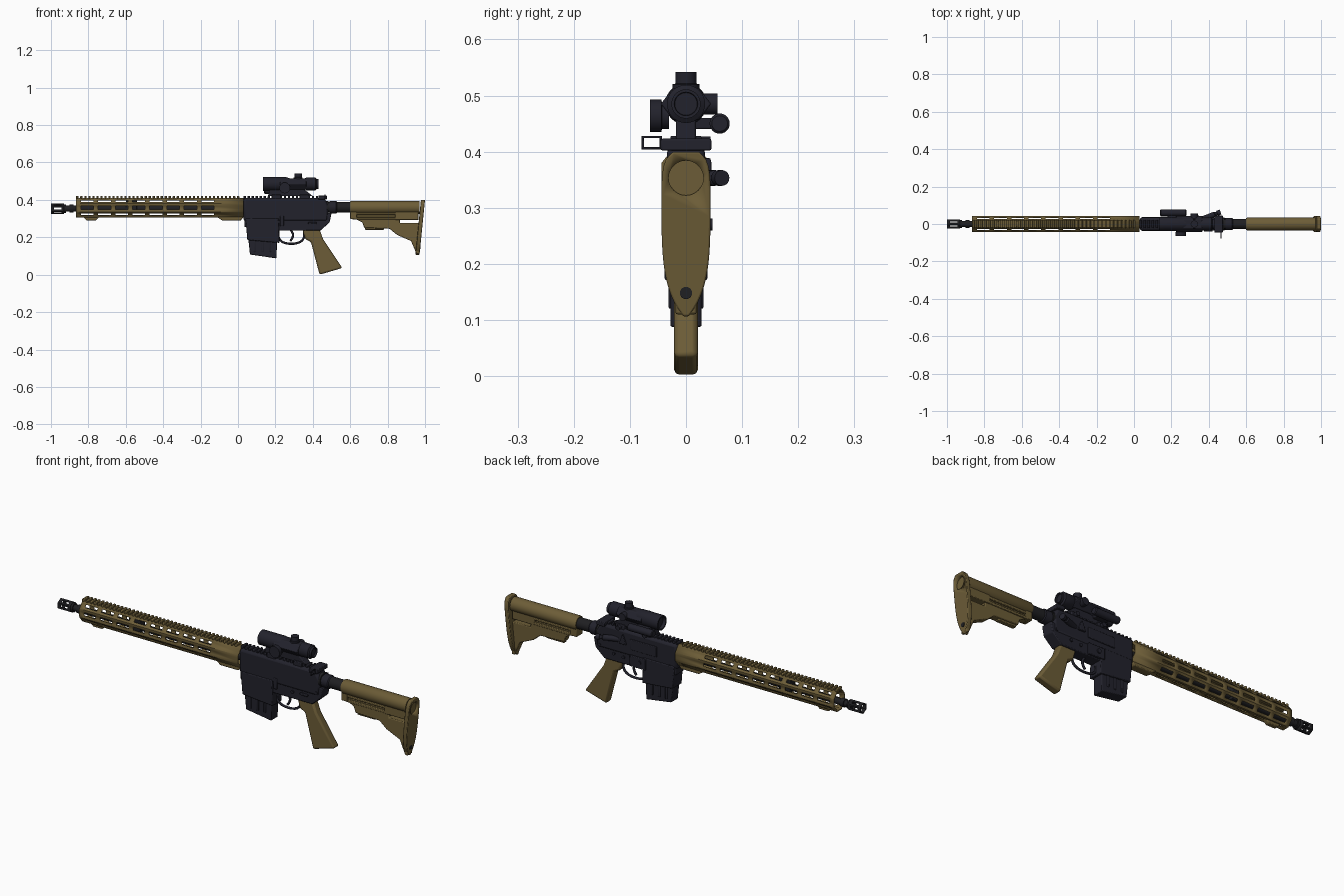
import bpy, bmesh
from math import pi, cos, sin
from mathutils import Vector

cube = bpy.data.objects.get("Cube")
if cube:
    bpy.data.objects.remove(cube)

X, Y, Z = Vector((1, 0, 0)), Vector((0, 1, 0)), Vector((0, 0, 1))


def material(name, *rgb):
    mat = bpy.data.materials.new(name)
    mat.use_nodes = True
    mat.diffuse_color = (*rgb, 1)
    mat.node_tree.nodes["Principled BSDF"].inputs["Base Color"].default_value = (*rgb, 1)
    return mat


TAN = material("dark_tan", .15, .108, .038)
DARK = material("blue_black", .016, .016, .025)
STEEL = material("black_steel", .014, .014, .016)
made = []


def finish(name, bm, mat, bevel=0):
    bmesh.ops.recalc_face_normals(bm, faces=bm.faces[:])
    mesh = bpy.data.meshes.new(name)
    bm.to_mesh(mesh)
    bm.free()
    mesh.materials.append(mat)
    part = bpy.data.objects.new(name, mesh)
    bpy.context.collection.objects.link(part)
    if bevel:
        mod = part.modifiers.new("bevel", "BEVEL")
        mod.width, mod.segments, mod.limit_method = bevel, 2, "ANGLE"
    made.append(part)
    return part


def join_loops(bm, first, second, skip=lambda k: False):
    """Bridge two closed loops with quads."""
    for k in range(len(first)):
        if not skip(k):
            bm.faces.new((first[k - 1], first[k], second[k], second[k - 1]))


def extrude(name, outline, start, end, mat, along=Y, bevel=.003):
    """Extrude an outline; its second coordinate is height."""
    across = X if along == Y else Y
    bm = bmesh.new()
    loops = [[bm.verts.new(u * across + v * Z + t * along) for u, v in outline] for t in (start, end)]
    for loop in loops:
        bm.faces.new(loop)
    join_loops(bm, *loops)
    return finish(name, bm, mat, bevel)


def slab(name, outline, half, mat, bevel=.004):
    return extrude(name, outline, -half, half, mat, bevel=bevel)


def block(name, left, right, bottom, top, half, mat, middle=0):
    outline = [(left, bottom), (right, bottom), (right, top), (left, top)]
    return extrude(name, outline, middle - half, middle + half, mat)


def turned(name, origin, axis, profile, mat, sides=24):
    """Turn (distance, radius) stations around an axis."""
    spin = axis.to_track_quat("Z", "Y")
    angles = [2 * pi * k / sides for k in range(sides)]
    bm = bmesh.new()
    loops = [[bm.verts.new(Vector(origin) + spin @ Vector((r * cos(a), r * sin(a), t))) for a in angles]
             for t, r in profile]
    for first, second in zip(loops, loops[1:]):
        join_loops(bm, first, second)
    bm.faces.new(loops[0])
    bm.faces.new(loops[-1])
    return finish(name, bm, mat)


def disc(name, origin, axis, length, radius, mat):
    return turned(name, origin, axis, [(0, radius), (length, radius)], mat)


def slotted_tube(name, half_y, half_z, middle, sides, stations, closed, gap, mat):
    """Hollow tube with slots in every second length segment."""
    ring = []
    for side in range(sides):
        a, b = [Vector((half_y * cos(t), half_z * sin(t))) / cos(pi / sides)
                for t in (2 * pi * (side + .5) / sides, 2 * pi * (side + 1.5) / sides)]
        ring += [a.lerp(b, f) for f in (0, .5 - gap / 2, .5 + gap / 2)]
    bm = bmesh.new()
    loops = [[bm.verts.new((x, p.x, middle + p.y)) for p in ring] for x in stations]
    for i, (first, second) in enumerate(zip(loops, loops[1:])):
        join_loops(bm, first, second, lambda k: i % 2 and k % 3 == 2 and k // 3 != closed)
    wall = finish(name, bm, mat).modifiers.new("wall", "SOLIDIFY")
    wall.thickness, wall.offset = .006, 0


def wire(name, points, radius, mat, cyclic=False):
    curve = bpy.data.curves.new(name, "CURVE")
    curve.dimensions, curve.bevel_depth, curve.bevel_resolution = "3D", radius, 2
    curve.use_fill_caps = True
    spline = curve.splines.new("POLY")
    spline.points.add(len(points) - 1)
    for point, place in zip(spline.points, points):
        point.co = (*place, 1)
    spline.use_cyclic_u = cyclic
    curve.materials.append(mat)
    bpy.context.collection.objects.link(bpy.data.objects.new(name, curve))


def rail(name, left, right, height, mat):
    step = .0215
    block(name + "_base", left, right, height - .012, height, .018, mat)
    tooth = block(name + "_teeth", left, left + step * .55, height - .002, height + .012, .022, mat)
    repeat = tooth.modifiers.new("repeat", "ARRAY")
    repeat.use_relative_offset, repeat.use_constant_offset = False, True
    repeat.constant_offset_displace = step * X
    repeat.count = int((right - left) / step)


# Barrel and muzzle
BORE = .353
disc("barrel", (-.93, 0, BORE), X, .96, .016, STEEL)
slotted_tube("flash_hider", .022, .022, BORE, 6, [-1, -.985, -.945, -.93], None, .45, STEEL)
disc("flash_hider_base", (-.935, 0, BORE), X, .015, .022, STEEL)
disc("muzzle_collar", (-.9, 0, BORE), X, .02, .021, STEEL)
block("gas_block", -.6, -.54, .33, .402, .022, STEEL)

# Handguard with rows of slots
FRONT, BACK, TOP = -.865, .03, .41
cuts = [FRONT + .025 + .092 * i + edge for i in range(8) for edge in (0, .068)]
slotted_tube("handguard", .041, .05, .358, 8, [FRONT, *cuts, BACK], 1, .42, TAN)
rail("handguard_rail", FRONT, BACK, TOP, TAN)
slab("handguard_clamp", [(-.115, .31), (-.085, .29), (.015, .29), (BACK, .31)], .021, TAN)
slab("front_handstop", [(-.83, .31), (-.81, .29), (-.76, .29), (-.74, .31)], .012, TAN)

# Receivers
slab("upper_receiver", [(BACK, .285), (.48, .285), (.485, .37), (.46, TOP), (BACK, TOP)], .034, DARK, .012)
rail("receiver_rail", BACK, .46, TOP, DARK)
slab("lower_receiver", [(.035, .31), (.035, .255), (.2, .235), (.44, .235), (.49, .28), (.5, .33)], .031, DARK)
slab("magazine_well", [(.04, .3), (.05, .185), (.222, .17), (.217, .3)], .038, DARK)
slab("magazine", [(.05, .24), (.064, .108), (.206, .087), (.21, .24)], .028, DARK)
for i in range(3):
    rib = .085 + .04 * i
    block("magazine_rib", rib, rib + .012, .12, .2, .031, DARK)

# Receiver controls on each side
block("ejection_cover", .14, .29, .322, .375, .004, DARK, .035)
slab_top = [(.31, .34), (.35, .34), (.33, .39)]
extrude("case_deflector", slab_top, .03, .045, DARK)
block("release_fence", .2, .29, .24, .295, .007, DARK, .035)
disc("magazine_release", (.235, .04, .27), Y, .007, .011, DARK)
block("bolt_catch", .225, .245, .26, .315, .005, DARK, -.033)
block("selector_lever", .375, .42, .27, .281, .005, DARK, -.036)
for x, z in ((.07, .295), (.33, .27), (.385, .275), (.465, .3)):
    disc("receiver_pin", (x, -.0365, z), Y, .073, .008, DARK)
assist_axis = Vector((.105, .04, 0))
turned("forward_assist", (.36, .025, BORE), assist_axis,
       [(0, .014), (.075, .014), (.08, .01), (.09, .01), (.092, .014), (.11, .014)], DARK)

# Charging handle with its latch loop
block("charging_handle", .43, .475, .402, .423, .045, DARK)
loop = [(-.045, .406), (-.077, .406), (-.077, .426), (-.045, .426)]
wire("charging_latch", [(.465, y, z) for y, z in loop], .003, DARK, cyclic=True)

# Trigger, guard and grip
arc = [pi * i / 12 for i in range(13)]
wire("trigger_guard", [(.285 + .07 * cos(t), 0, .235 - .07 * abs(sin(t)) ** .5) for t in arc], .006, DARK)
wire("trigger", [(.28 + .014 * sin(t), 0, .18 + .02 * t) for t in arc], .006, DARK)
grip = [(.345, .245), (.36, .19), (.39, .175), (.436, 0), (.558, .036), (.455, .19), (.435, .245)]
slab("pistol_grip", grip, .021, TAN, .009)

# Buffer tube
AXIS = .36
disc("buffer_tube", (.46, 0, AXIS), X, .5, .028, STEEL)
disc("receiver_collar", (.46, 0, AXIS), X, .025, .034, STEEL)
turned("castle_nut", (.49, 0, AXIS), X, [(0, .033), (.035, .033), (.04, .029)], DARK, sides=12)

# Stock
turned("stock_tube", (.6, 0, AXIS), X, [(0, .032), (.006, .035), (.37, .035)], TAN)
block("stock_core", .61, .96, .296, .35, .014, TAN)
block("stock_front", .6, .635, .297, AXIS, .025, TAN)
block("stock_rear", .84, .965, .293, .35, .024, TAN)
for level in (.295, .319, .342):
    block("stock_rib", .62, .86, level, level + .013, .024, TAN)
lower = [(.63, .297), (.665, .28), (.675, .25), (.81, .246), (.85, .213), (.925, .18), (.955, .11), (.97, .11),
         (.975, .276), (.865, .276), (.865, .297)]
slab("stock_lower", lower, .019, TAN)
block("stock_release", .68, .78, .24, .262, .012, TAN)

# Butt plate leans back toward its top, with a round recess
heights = [(i + .5) / 24 for i in range(24)]
side = [(.044 * (1 - (1 - f) ** 6) * (1 - f ** 16) ** .5, .1 + .306 * f) for f in heights]
butt = extrude("butt_plate", side + [(-y, z) for y, z in reversed(side)], .948, .97, TAN, along=X)
for vert in butt.data.vertices:
    vert.co.x += (vert.co.z - .1) / 10
cutter = disc("recess_cutter", (.983, 0, BORE), X, .1, .031, TAN)
cutter.hide_render = True
cutter.display_type = "WIRE"
recess = butt.modifiers.new("recess", "BOOLEAN")
recess.object, recess.operation = cutter, "DIFFERENCE"
disc("butt_screw", (.96, 0, .148), X, .017, .011, STEEL)

# Scope
SIGHT = .485
tube = [(.015, .028), (0, .03), (0, .037), (.12, .037), (.15, .028), (.22, .028), (.23, .034), (.28, .034),
        (.285, .026), (.296, .026), (.296, .021), (.288, .02)]
turned("scope_body", (.135, 0, SIGHT), X, tube, DARK, sides=32)
hexagon = [(.045 * cos(k * pi / 3), SIGHT + .033 * sin(k * pi / 3)) for k in range(6)]
extrude("scope_housing", hexagon, .225, .365, DARK, along=X)
turned("top_turret", (.322, 0, .5), Z, [(0, .024), (.02, .024), (.021, .019), (.042, .019)], DARK)
disc("right_turret", (.322, .03, SIGHT), Y, .026, .019, DARK)
turned("left_knob", (.25, -.03, .464), -Y, [(0, .024), (.013, .024), (.014, .029), (.034, .029)], DARK)
turned("side_light", (.14, .06, .45), X, [(0, .015), (.004, .018), (.136, .018), (.14, .014)], DARK)
block("side_light_bracket", .18, .25, .44, .46, .02, DARK, .03)

# Scope mount
slab("scope_mount", [(.16, .42), (.4, .42), (.35, .46), (.17, .46)], .018, DARK)
for clamp in (.18, .33):
    block("mount_clamp", clamp, clamp + .05, .405, .428, .028, DARK)
    disc("clamp_knob", (clamp + .025, .028, .416), Y, .016, .011, DARK)

# Shading
bpy.ops.object.select_all(action="DESELECT")
for part in made:
    part.select_set(True)
bpy.context.view_layer.objects.active = butt
bpy.ops.object.shade_smooth_by_angle(angle=.6)
cutter.hide_set(True)
